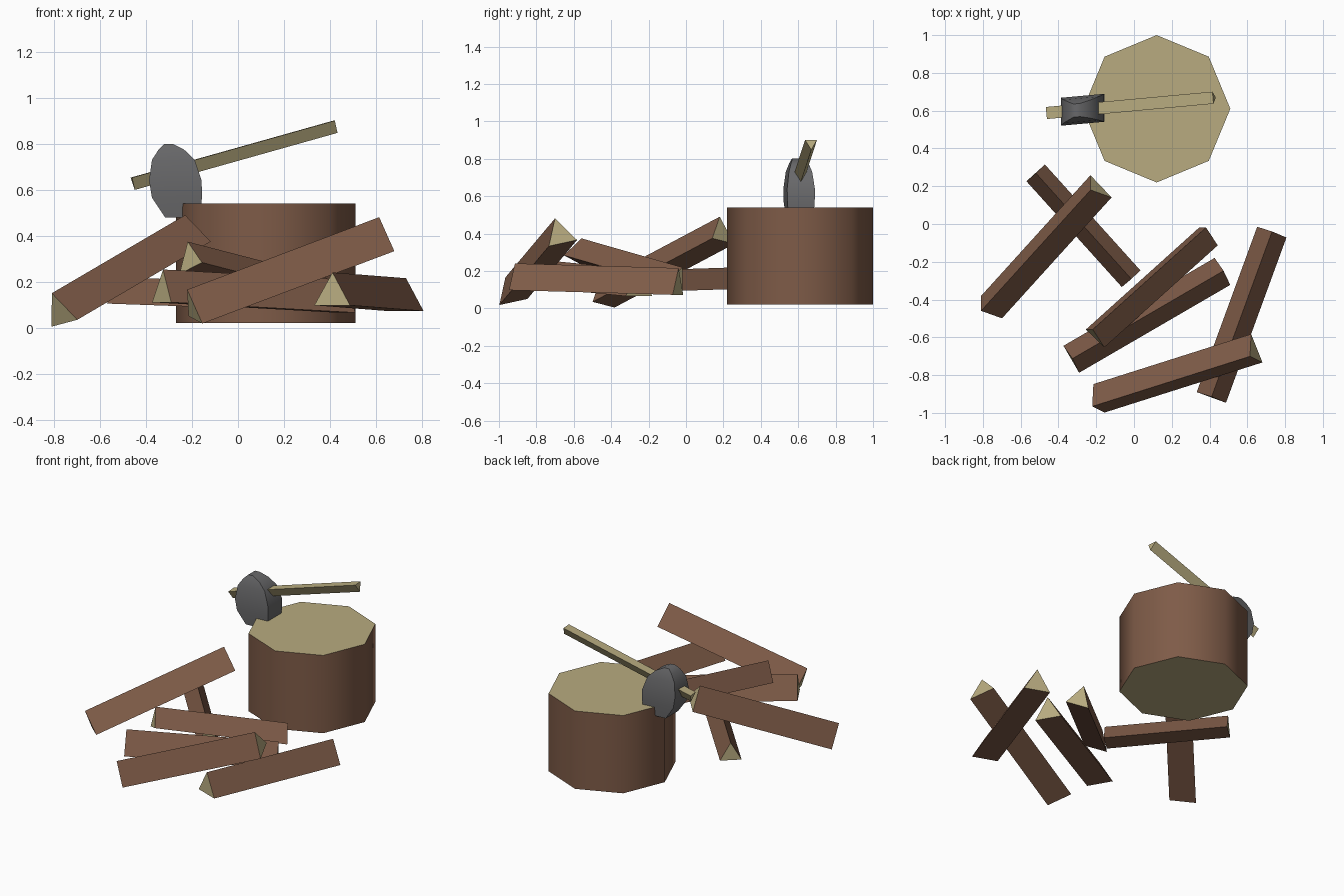
import bpy
import bmesh
from math import cos, sin, tau, sqrt, radians
from mathutils import Vector

cube = bpy.data.objects.get("Cube")
if cube:
    bpy.data.objects.remove(cube, do_unlink=True)


def material(name, rgb):
    mat = bpy.data.materials.new(name)
    mat.use_nodes = True
    mat.diffuse_color = (*rgb, 1)
    mat.node_tree.nodes["Principled BSDF"].inputs["Base Color"].default_value = (*rgb, 1)
    return mat


bark = material("bark_brown", (0.21, 0.105, 0.064))
wood = material("cut_wood", (0.48, 0.41, 0.215))
steel = material("grey_steel", (0.14, 0.14, 0.145))


def loft(name, rings, side_mat, cap_mat, smooth=0):
    """Skin a list of equal point rings and close both ends with caps."""
    bm = bmesh.new()
    loops = [[bm.verts.new(p) for p in ring] for ring in rings]
    n = len(loops[0])
    for low, high in zip(loops, loops[1:]):
        for i in range(n):
            j = (i + 1) % n
            bm.faces.new((low[i], low[j], high[j], high[i]))
    for cap in (loops[0], loops[-1]):
        bm.faces.new(cap).material_index = 1
    bmesh.ops.recalc_face_normals(bm, faces=bm.faces)
    mesh = bpy.data.meshes.new(name)
    bm.to_mesh(mesh)
    bm.free()
    mesh.materials.append(side_mat)
    mesh.materials.append(cap_mat)
    obj = bpy.data.objects.new(name, mesh)
    bpy.context.collection.objects.link(obj)
    if smooth:
        bpy.ops.object.select_all(action="DESELECT")
        obj.select_set(True)
        bpy.context.view_layer.objects.active = obj
        bpy.ops.object.shade_smooth_by_angle(angle=radians(smooth))
    return obj


def prism(name, start, end, ridge, radius, sides, side_mat, smooth=0):
    """Regular prism between two end centres; ridge points at its first edge."""
    start, end = Vector(start), Vector(end)
    axis = (end - start).normalized()
    ridge = Vector(ridge)
    u = (ridge - axis * ridge.dot(axis)).normalized()
    v = axis.cross(u)
    section = [radius * (u * cos(tau * i / sides) + v * sin(tau * i / sides))
               for i in range(sides)]
    rings = [[c + p for p in section] for c in (start, end)]
    return loft(name, rings, side_mat, wood, smooth)


# Chopping block
prism("chopping_block", (0.12, 0.61, 0.02), (0.12, 0.61, 0.54), (1, 0, 0),
      0.39, 8, bark, 50)

# Split logs: start centre, end centre, ridge direction, edge width
UP = (0, 0, 1)
logs = {
    "left_upper_log": ((-0.773, -0.447, 0.063), (-0.193, 0.193, 0.403),
                       (-0.037, -0.013, 0.087), 0.165),
    "left_lower_log": ((-0.52, 0.27, 0.143), (-0.015, -0.29, 0.125), UP, 0.132),
    "middle_lower_log": ((-0.33, -0.715, 0.158), (0.47, -0.25, 0.113), UP, 0.165),
    "middle_upper_log": ((-0.21, -0.59, 0.297), (0.39, -0.05, 0.142),
                         (-0.019, 0.021, 0.077), 0.145),
    "front_upper_log": ((-0.197, -0.937, 0.078), (0.638, -0.672, 0.393),
                        (-0.023, -0.028, 0.087), 0.165),
    "front_lower_log": ((0.41, -0.917, 0.145), (0.73, -0.042, 0.12), UP, 0.165),
}
for name, (start, end, ridge, edge) in logs.items():
    prism(name, start, end, ridge, edge / sqrt(3), 3, bark)

# Axe handle: triangular bar, flat side up
prism("axe_handle", (-0.459, 0.588, 0.635), (0.423, 0.669, 0.883), (0, 0, -1),
      0.037, 3, wood)

# Axe head: height, left x, right x, half thickness
levels = [
    (0.48, -0.317, -0.165, 0.065),
    (0.565, -0.374, -0.157, 0.073),
    (0.64, -0.387, -0.158, 0.074),
    (0.73, -0.374, -0.188, 0.062),
    (0.775, -0.345, -0.235, 0.047),
    (0.80, -0.32, -0.285, 0.035),
]


def head_ring(z, x0, x1, half):
    corners = ((x0, -half), (x1, -half), (x1, half), (x0, half))
    return [(x, 0.605 + 0.09 * (x + 0.27) + y, z) for x, y in corners]


loft("axe_head", [head_ring(*level) for level in levels], steel, steel, 50)
